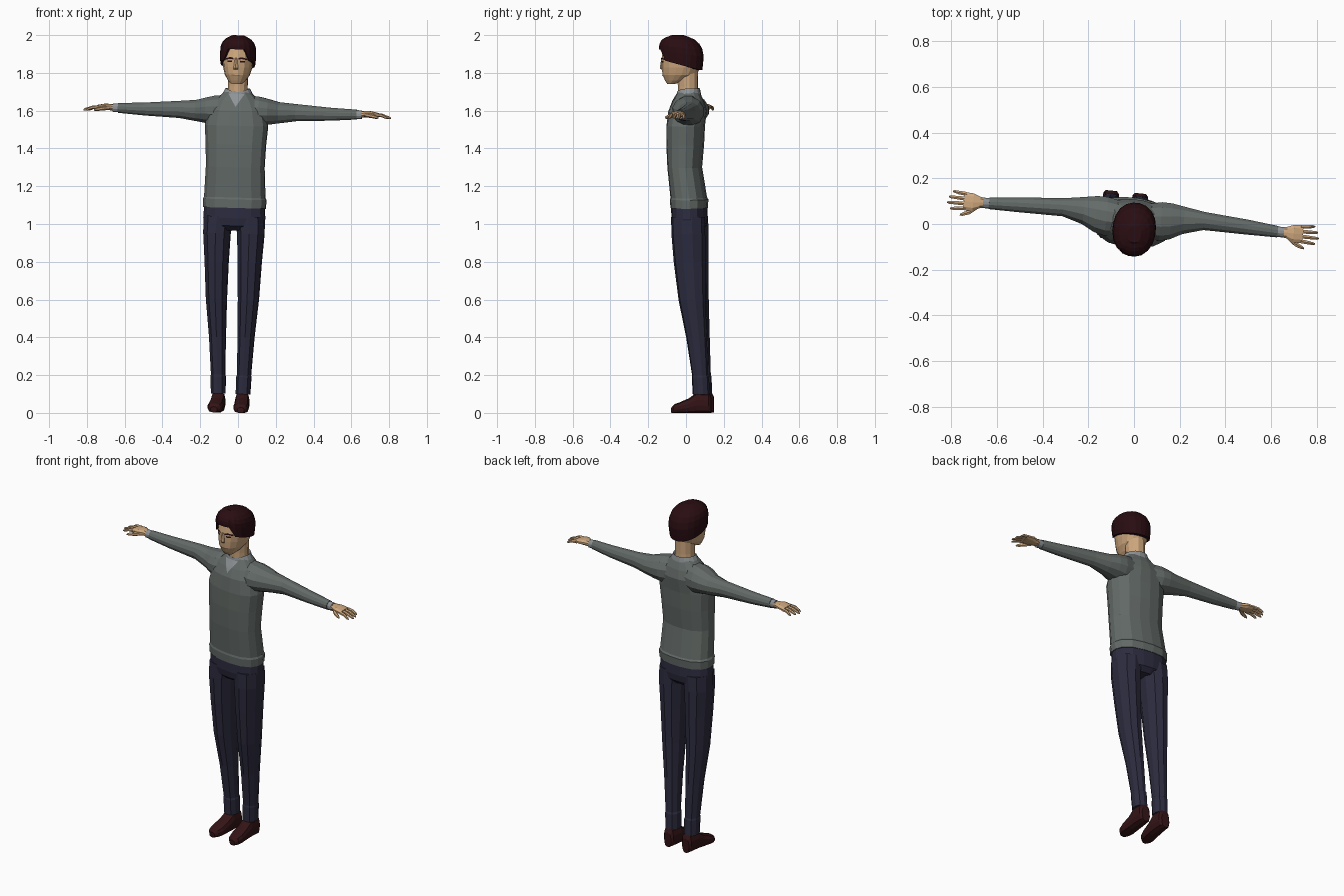
import bpy, bmesh, math
from mathutils import Matrix, Vector
from mathutils.bvhtree import BVHTree

cube = bpy.data.objects.get("Cube")
if cube:
    bpy.data.objects.remove(cube)

X, Y, Z = Vector((1, 0, 0)), Vector((0, 1, 0)), Vector((0, 0, 1))
parts = []


def material(name, color):
    m = bpy.data.materials.new(name)
    m.use_nodes = True
    m.diffuse_color = (*color, 1)
    m.node_tree.nodes["Principled BSDF"].inputs["Base Color"].default_value = (*color, 1)
    return m


skin = material("skin", (0.62, 0.39, 0.21))
lip = material("lip", (0.46, 0.25, 0.14))
hair_brown = material("dark brown hair", (0.022, 0.004, 0.006))
wool = material("grey green wool", (0.125, 0.145, 0.135))
cotton = material("light grey cotton", (0.27, 0.29, 0.3))
navy = material("navy cloth", (0.026, 0.025, 0.05))
leather = material("dark red leather", (0.034, 0.007, 0.008))


def ring(c, u, v, ru, rv, n=12, p=2.0):
    """Superellipse cross-section around a centre."""
    pts = []
    for i in range(n):
        a = 2 * math.pi * (i + 0.5) / n
        ca, sa = math.cos(a), math.sin(a)
        r = (abs(ca) ** p + abs(sa) ** p) ** (-1 / p)
        pts.append(Vector(c) + u * (ru * r * ca) + v * (rv * r * sa))
    return pts


def finish(name, bm, mat):
    me = bpy.data.meshes.new(name)
    bm.to_mesh(me)
    bm.free()
    me.materials.append(mat)
    ob = bpy.data.objects.new(name, me)
    bpy.context.collection.objects.link(ob)
    parts.append(ob)
    return ob


def loft(name, rings, mat, side=1):
    """Skin a row of rings and close both ends; side=-1 mirrors it."""
    bm = bmesh.new()
    rows = [[bm.verts.new((p.x * side, p.y, p.z)) for p in r] for r in rings]
    n = len(rows[0])
    for a, b in zip(rows, rows[1:]):
        for i in range(n):
            j = (i + 1) % n
            bm.faces.new((a[i], a[j], b[j], b[i]))
    bm.faces.new(rows[0])
    bm.faces.new(rows[-1])
    bmesh.ops.recalc_face_normals(bm, faces=bm.faces)
    return finish(name, bm, mat)


def column(name, mat, table, x=0, n=12, p=2.0, side=1):
    """Upright loft from rows of height, x offset, y centre, half width, half depth."""
    return loft(name, [ring((x + dx, y, z), X, Y, rx, ry, n, p)
                       for z, dx, y, rx, ry in table], mat, side)


def sleeve(name, mat, table, n=12, p=2.0, side=1):
    """Sideways loft from rows of x, y, z, half depth, half height."""
    return loft(name, [ring((x, y, z), Y, Z, ry, rz, n, p)
                       for x, y, z, ry, rz in table], mat, side)


def decal(name, target, mat, x0, x1, low, high, cols=6, rows=4):
    """Thin patch laid on the front of another part."""
    me = target.data
    tree = BVHTree.FromPolygons([v.co for v in me.vertices],
                                [f.vertices[:] for f in me.polygons])
    bm = bmesh.new()
    grid = []
    for i in range(cols + 1):
        x = x0 + (x1 - x0) * i / cols
        line = []
        for k in range(rows + 1):
            z = low(x) + (high(x) - low(x)) * k / rows
            hit = tree.ray_cast(Vector((x, -1, z)), Y)[0]
            line.append(bm.verts.new((x, (hit.y if hit else 0) - 0.003, z)))
        grid.append(line)
    for a, b in zip(grid, grid[1:]):
        for k in range(rows):
            bm.faces.new((a[k], b[k], b[k + 1], a[k + 1]))
    return finish(name, bm, mat)


# Sweater body with a hem
sweater = column("sweater_body", wool, [
    (1.085, 0, .015, .166, .097), (1.13, 0, .015, .169, .1), (1.14, 0, .013, .163, .095),
    (1.3, 0, -.008, .156, .09), (1.42, 0, -.005, .16, .098), (1.52, 0, -.002, .168, .1),
    (1.6, 0, .008, .15, .1), (1.65, 0, .012, .12, .082), (1.685, 0, .014, .085, .064),
    (1.7, 0, .014, .07, .056)], n=16, p=2.5)

# Shirt showing in the V neck, and its collar
decal("shirt_front", sweater, cotton, -.042, .042,
      lambda x: 1.62 + abs(x) * 1.6, lambda x: 1.689, cols=8)
collar = []
for z, rx, ry in ((1.665, .084, .066), (1.69, .08, .066), (1.718, .066, .061), (1.7, .05, .05)):
    pts = ring((0, .013, z), X, Y, rx, ry, 16)
    for q in pts:
        q.z -= 0.02 * max(0, (.013 - q.y) / ry) ** 3
    collar.append(pts)
loft("shirt_collar", collar, cotton)

# Head and neck
column("neck", skin, [(1.66, 0, .012, .056, .054), (1.73, 0, .01, .053, .054),
                      (1.84, 0, .008, .056, .058)])
head = column("head", skin, [
    (1.742, 0, -.078, .03, .022), (1.76, 0, -.056, .047, .055), (1.79, 0, -.035, .066, .09),
    (1.83, 0, -.025, .077, .103), (1.88, 0, -.02, .082, .109), (1.93, 0, -.02, .08, .1),
    (1.965, 0, -.02, .05, .06)], n=16, p=2.2)
column("nose", skin, [(1.818, 0, -.122, .013, .008), (1.826, 0, -.122, .014, .017),
                      (1.878, 0, -.122, .007, .009)], n=6)
decal("mouth", head, lip, -.022, .022, lambda x: 1.783 + abs(x) * .1, lambda x: 1.79)
for label, s in (("left", 1), ("right", -1)):
    x0, x1 = sorted((s * .014, s * .056))
    decal(label + "_eyebrow", head, hair_brown, x0, x1,
          lambda x: 1.874 - abs(abs(x) - .03) * .2, lambda x: 1.884 - abs(abs(x) - .03) * .3)
    x0, x1 = sorted((s * .021, s * .046))
    decal(label + "_eye", head, hair_brown, x0, x1, lambda x: 1.856, lambda x: 1.865)


# Hair cap: the hairline drops from the brow to the nape
def hair_row(t, scale=1.0):
    pts = []
    for q in ring((0, 0, 0), X, Y, 1, 1, 20, 2.2):
        bottom = 1.925 if q.y < -.8 else 1.845 - .03 * q.y
        z = bottom + (1.999 - bottom) * t
        up = max(0, z - 1.9)
        f = scale * max(.1, 1 - (up / .1) ** 3) ** .5 * (1 - max(0, 1.88 - z))
        pts.append(Vector((q.x * .095 * f, -.021 - up * .25 + q.y * .115 * f, z)))
    return pts


loft("hair", [hair_row(0, .8)] + [hair_row(t) for t in (0, .2, .4, .6, .75, .87, .95, 1)]
     + [hair_row(1, .4)], hair_brown)

# Trouser seat
column("trouser_seat", navy, [(1.11, 0, .015, .16, .093), (1.03, 0, .017, .165, .095),
                              (.99, 0, .018, .15, .088), (.965, 0, .02, .1, .06)],
       n=16, p=2.4)

for label, s in (("left", 1), ("right", -1)):
    # Trouser leg
    column(label + "_trouser_leg", navy, [
        (1.04, .083, .017, .08, .09), (.95, .09, .019, .073, .09), (.8, .088, .025, .064, .084),
        (.6, .085, .0375, .056, .072), (.4, .076, .06, .045, .055), (.2, .069, .078, .038, .043),
        (.19, .068, .079, .041, .046), (.1, .066, .083, .039, .045)], n=10, p=2.3, side=s)

    # Shoe, heel to toe, with a flat sole
    loft(label + "_shoe", [ring((.064 + max(0, .05 - y) * .06, y, h / 2), X, Z, rx, h / 2, 12, 3)
                           for y, rx, h in (
        (.136, .024, .085), (.124, .034, .108), (.06, .038, .11), (.02, .038, .08),
        (-.03, .041, .058), (-.06, .034, .047), (-.075, .018, .03))], leather, s)

    # Sleeve and shirt cuff
    sleeve(label + "_sleeve", wool, [
        (.05, .02, 1.6, .075, .086), (.12, .022, 1.599, .088, .08), (.165, .027, 1.598, .082, .07),
        (.22, .037, 1.595, .062, .058), (.31, .043, 1.598, .041, .047),
        (.5, .035, 1.595, .034, .035), (.635, .028, 1.597, .026, .027)], side=s)
    sleeve(label + "_cuff", cotton, [(.62, .028, 1.597, .023, .024),
                                     (.662, .028, 1.597, .024, .024)], side=s)

    # Hand with four fingers and a thumb
    sleeve(label + "_palm", skin, [
        (.645, .028, 1.597, .02, .016), (.675, .028, 1.6, .026, .017),
        (.705, .026, 1.602, .04, .016), (.745, .028, 1.599, .04, .011)], n=10, p=2.5, side=s)
    for i, reach in enumerate((.797, .812, .818, .803)):
        y = .028 + (i - 1.5) * -.021
        tip = .028 + (i - 1.5) * -.025
        sleeve(f"{label}_finger_{i + 1}", skin, [
            (.735, y, 1.599, .01, .01), (.77, (y + tip) / 2, 1.596, .009, .009),
            (reach - .008, tip, 1.585, .007, .007), (reach, tip, 1.582, .003, .003)],
            n=6, side=s)
    sleeve(label + "_thumb", skin, [
        (.675, .015, 1.598, .012, .013), (.715, -.017, 1.592, .012, .011),
        (.745, -.03, 1.586, .009, .009), (.757, -.034, 1.583, .004, .004)], n=6, side=s)

# Slight lean and turn of the whole figure
pivot = Vector((0, .028, 1.7))
pose = (Matrix.Translation(pivot) @ Matrix.Rotation(math.radians(-5.6), 4, "Z")
        @ Matrix.Rotation(math.radians(1.6), 4, "Y") @ Matrix.Translation(-pivot))
for ob in parts:
    ob.data.transform(pose)
    ob.data.update()
